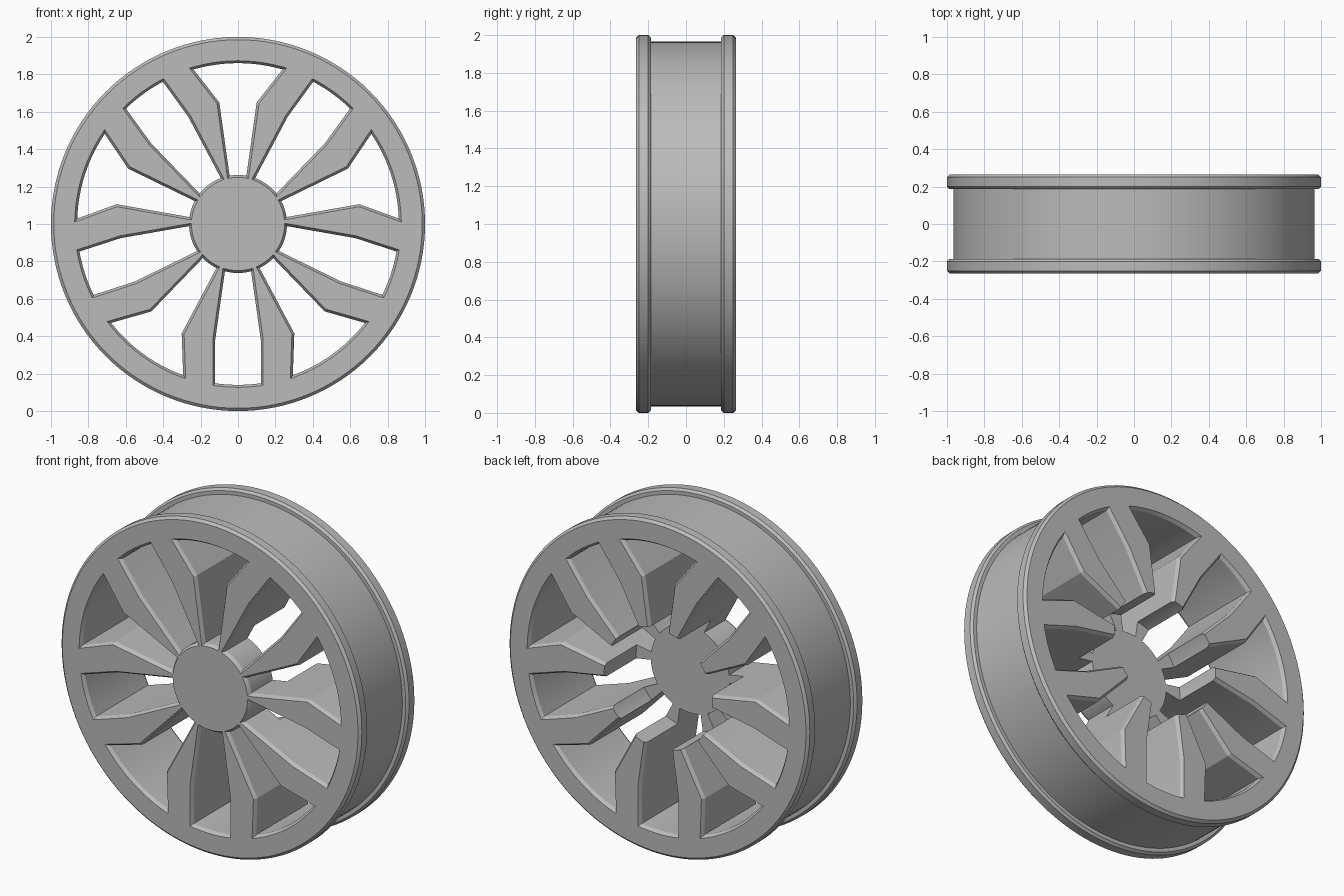
import bpy, bmesh, math
from mathutils import Vector

old = bpy.data.objects.get("Cube")
if old:
    bpy.data.objects.remove(old, do_unlink=True)

HALF = 0.265          # half width of the wheel
CENTRE_Z = 1.0
SEGMENTS = 128

grey = bpy.data.materials.new("plain grey")
grey.use_nodes = True
colour = (0.5, 0.5, 0.5, 1)
grey.diffuse_color = colour
grey.node_tree.nodes["Principled BSDF"].inputs["Base Color"].default_value = colour


def to_object(name, bm):
    bmesh.ops.recalc_face_normals(bm, faces=bm.faces)
    mesh = bpy.data.meshes.new(name)
    bm.to_mesh(mesh)
    bm.free()
    mesh.materials.append(grey)
    obj = bpy.data.objects.new(name, mesh)
    bpy.context.collection.objects.link(obj)
    return obj


def loft(bm, rings):
    """Skin equal rings of points and cap both ends."""
    rings = [[bm.verts.new(p) for p in ring] for ring in rings]
    n = len(rings[0])
    for a, b in zip(rings, rings[1:]):
        for i in range(n):
            j = (i + 1) % n
            bm.faces.new((a[i], a[j], b[j], b[i]))
    bm.faces.new(rings[0])
    bm.faces.new(rings[-1])


def circle(r, y):
    angles = [2 * math.pi * i / SEGMENTS for i in range(SEGMENTS)]
    return [(r * math.cos(a), y, CENTRE_Z + r * math.sin(a)) for a in angles]


def grow(points, d):
    """Offset a counter-clockwise outline outwards by d."""
    result = []
    for i, p in enumerate(points):
        e1 = (p - points[i - 1]).normalized()
        e2 = (points[(i + 1) % len(points)] - p).normalized()
        n1, n2 = Vector((e1.y, -e1.x)), Vector((e2.y, -e2.x))
        result.append(p + (n1 + n2) * d / (1 + n1.dot(n2)))
    return result


def arc(r, w, steps):
    """Arc across the radial axis, from -w to +w."""
    a = math.asin(w / r)
    angles = [a * (2 * i / steps - 1) for i in range(steps + 1)]
    return [Vector((r * math.cos(t), r * math.sin(t))) for t in angles]


def opening(bm, angle, inner_w, bend_w, outer_w, bend_r):
    """Window cutter with flared ends that chamfer both faces."""
    outline = arc(0.86, outer_w, 12) + [Vector((bend_r, bend_w))]
    outline += arc(0.262, inner_w, 6)[::-1] + [Vector((bend_r, -bend_w))]
    c, s = math.cos(angle), math.sin(angle)
    rings = []
    for y, d in ((-HALF - 0.02, 0.026), (-HALF + 0.02, 0),
                 (HALF - 0.02, 0), (HALF + 0.02, 0.026)):
        rings.append([(p.x * c - p.y * s, y, CENTRE_Z + p.x * s + p.y * c)
                      for p in grow(outline, d)])
    loft(bm, rings)


# Solid wheel body with two chamfered flanges
side = [(0.985, -HALF), (1.0, -0.25), (1.0, -0.2), (0.987, -0.186), (0.965, -0.186)]
profile = side + [(r, -y) for r, y in reversed(side)]
bm = bmesh.new()
loft(bm, [circle(r, y) for r, y in profile])
wheel = to_object("wheel_rim", bm)

# Alternating narrow and wide windows, leaving five pairs of spokes
bm = bmesh.new()
for i in range(5):
    turn = math.radians(72 * i)
    opening(bm, turn - math.pi / 2, 0.07, 0.122, 0.122, 0.62)
    opening(bm, turn + math.pi / 2, 0.045, 0.1, 0.238, 0.65)
windows = to_object("window_cutter", bm)

# Bore behind the hub
bm = bmesh.new()
loft(bm, [circle(0.36, -0.04), circle(0.36, 0.4)])
bore = to_object("bore_cutter", bm)

bpy.context.view_layer.objects.active = wheel
for cutter in (windows, bore):
    cutter.hide_render = True
    mod = wheel.modifiers.new("cut", 'BOOLEAN')
    mod.operation = 'DIFFERENCE'
    mod.solver = 'EXACT'
    mod.object = cutter
    bpy.ops.object.modifier_apply(modifier=mod.name)
    bpy.data.objects.remove(cutter, do_unlink=True)

# Smooth barrel, crisp edges
bpy.ops.object.select_all(action='DESELECT')
wheel.select_set(True)
bpy.ops.object.shade_smooth_by_angle(angle=math.radians(25))
